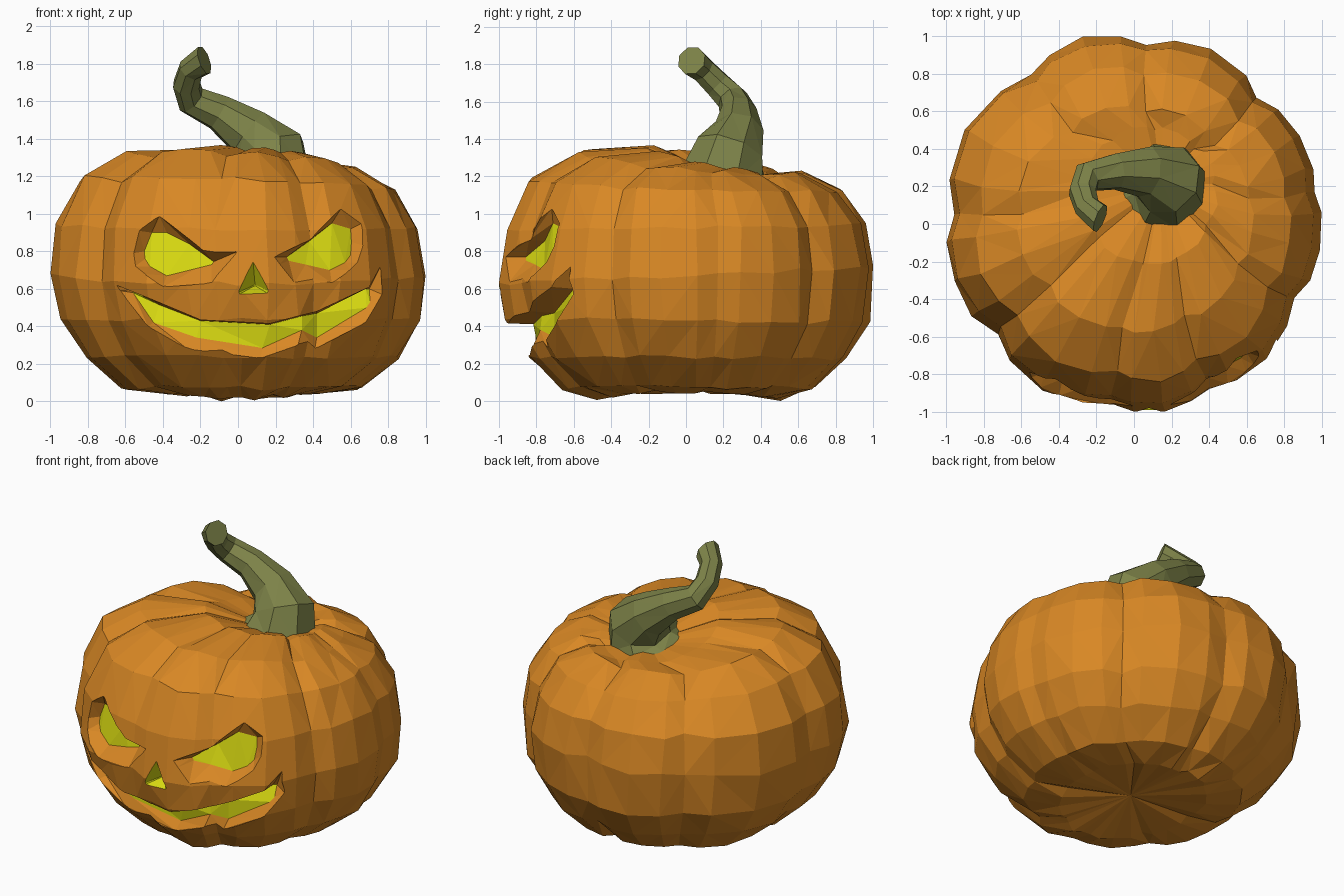
import bpy, bmesh, math, random
from mathutils import Vector
from mathutils.bvhtree import BVHTree

if "Cube" in bpy.data.objects:
    bpy.data.objects.remove(bpy.data.objects["Cube"])

random.seed(4)


def material(name, rgb):
    m = bpy.data.materials.new(name)
    m.diffuse_color = (*rgb, 1)
    m.use_nodes = True
    m.node_tree.nodes["Principled BSDF"].inputs["Base Color"].default_value = m.diffuse_color
    return m


ORANGE = material("pumpkin orange", (0.69, 0.245, 0.018))
GLOW = material("glowing yellow", (0.72, 0.73, 0.006))
GREEN = material("stem green", (0.205, 0.225, 0.065))


def make_object(name, bm, mats):
    bmesh.ops.triangulate(bm, faces=[f for f in bm.faces if len(f.verts) > 3])
    bmesh.ops.recalc_face_normals(bm, faces=bm.faces)
    me = bpy.data.meshes.new(name)
    bm.to_mesh(me)
    for m in mats:
        me.materials.append(m)
    ob = bpy.data.objects.new(name, me)
    bpy.context.collection.objects.link(ob)
    return ob


def bridge(bm, a, b, mat=0):
    n = len(a)
    for i in range(n):
        f = bm.faces.new((a[i], a[(i + 1) % n], b[(i + 1) % n], b[i]))
        f.material_index = mat


# Ribbed body: rings given as left, right, front, back, front z, back z, crease drop
RINGS = [
    (-.40, .43, -.47, .50, .01, .01, -.02),
    (-.62, .66, -.66, .68, .07, .07, -.02),
    (-.82, .86, -.83, .85, .24, .23, 0),
    (-.95, .97, -.96, .97, .44, .42, 0),
    (-1.0, 1.0, -1.0, 1.0, .63, .72, 0),
    (-.97, .96, -.95, .96, .92, .95, 0),
    (-.84, .84, -.83, .83, 1.19, 1.13, .015),
    (-.62, .64, -.57, .62, 1.335, 1.22, .03),
    (-.27, .44, -.22, .52, 1.37, 1.21, .03),
]
CREASES = [-142, -97, -65, -25, 10, 45, 86, 125, 177]
DEPTH = [1.1, .9, .9, 1.1, .5, 1.2, 1, .9, .6]      # depth of each crease
BULGE = [0, 0, 0, 0, 0, 0, .01, .03, .015]          # extra swelling of each lobe
SECTION = [(0, 1), (.2, .28), (.5, 0), (.8, .28)]   # place in a lobe, crease amount

angles = []
for i, a in enumerate(CREASES):
    j = (i + 1) % len(CREASES)
    span = (CREASES[j] - a) % 360
    for t, d in SECTION:
        depth = DEPTH[i] if t < .6 else DEPTH[j]
        angles.append((math.radians(a + span * t), d * depth, BULGE[i] * (1 - d)))

bm = bmesh.new()
prev = None
for xl, xr, yf, yb, zf, zb, drop in RINGS:
    ring = []
    for a, d, swell in angles:
        k = 1 - .058 * d + swell
        x = (xl + xr) / 2 + (xr - xl) / 2 * k * math.cos(a)
        y = (yf + yb) / 2 + (yb - yf) / 2 * k * math.sin(a)
        z = (zf + zb) / 2 + (zb - zf) / 2 * math.sin(a) - drop * d
        z -= .085 * x * (z / 1.38) ** 6
        if prev is None:
            z += .04 * math.cos(a) ** 2
        jit = [random.uniform(-w, w) for w in (.01, .01, .012)]
        ring.append(bm.verts.new((x + jit[0], y + jit[1], max(0, z + jit[2]))))
    if prev:
        bridge(bm, prev, ring)
    else:
        first = ring
    prev = ring
for ring, co in ((first, (0, -.03, .09)), (prev, (.14, .2, 1.19))):
    pole = bm.verts.new(co)
    for i in range(len(ring)):
        bm.faces.new((ring[i], ring[(i + 1) % len(ring)], pole))
for ax in (0, 1):
    lo, hi = min(v.co[ax] for v in bm.verts), max(v.co[ax] for v in bm.verts)
    for v in bm.verts:
        v.co[ax] = (v.co[ax] - lo) / (hi - lo) * 2 - 1
low = min(v.co.z for v in bm.verts)
for v in bm.verts:
    v.co.z -= low
body = make_object("pumpkin_body", bm, [ORANGE, GLOW])
bm.free()
bm = bmesh.new()
bm.from_mesh(body.data)
tree = BVHTree.FromBMesh(bm)
bm.free()


def surface_y(x, z):
    hit = tree.ray_cast(Vector((x, -3, z)), Vector((0, 1, 0)))[0]
    return hit.y if hit else -.6


# Carved hole: tapered pocket from an outer outline to a smaller glowing floor
def carve(name, upper, lower, in_upper, in_lower, depth_up, depth_low, wall=0):
    n = len(upper)
    outer = upper + lower[::-1]
    inner = in_upper + in_lower[::-1]
    depth = [depth_up] * n + [depth_low] * n
    bm = bmesh.new()
    a = [bm.verts.new((x, -1.4, z)) for x, z in outer]
    b = [bm.verts.new((x, surface_y(x, z) - .006, z)) for x, z in outer]
    c = [bm.verts.new((x, surface_y(x, z) + d, z)) for (x, z), d in zip(inner, depth)]
    bridge(bm, a, b, wall)
    bridge(bm, b, c, wall)
    for ring, mat in ((a, 0), (c, 1)):
        for i in range(n - 1):
            f = bm.faces.new((ring[i], ring[i + 1], ring[2 * n - 2 - i], ring[2 * n - 1 - i]))
            f.material_index = mat
    cutter = make_object(name + "_cutter", bm, [ORANGE, GLOW])
    bm.free()
    cutter.hide_render = True
    mod = body.modifiers.new(name, 'BOOLEAN')
    mod.operation, mod.solver, mod.object = 'DIFFERENCE', 'EXACT', cutter
    bpy.context.view_layer.objects.active = body
    bpy.ops.object.modifier_apply(modifier=mod.name)
    bpy.data.objects.remove(cutter)


carve("left_eye",
      [(-.56, .79), (-.53, .91), (-.42, .99), (-.19, .81), (0, .80)],
      [(-.55, .72), (-.50, .68), (-.40, .61), (-.14, .63), (-.02, .77)],
      [(-.50, .80), (-.46, .90), (-.38, .90), (-.26, .84), (-.13, .745)],
      [(-.495, .76), (-.47, .72), (-.38, .67), (-.22, .71), (-.14, .73)], .09, .09)
carve("right_eye",
      [(.67, .83), (.66, .95), (.55, 1.03), (.38, .86), (.19, .77)],
      [(.64, .74), (.60, .70), (.50, .63), (.30, .63), (.22, .73)],
      [(.605, .85), (.60, .92), (.50, .95), (.38, .855), (.26, .77)],
      [(.60, .78), (.57, .74), (.49, .70), (.36, .73), (.27, .75)], .08, .08)
carve("nose",
      [(0, .58), (.08, .75), (.165, .59)], [(.005, .57), (.085, .572), (.16, .575)],
      [(.085, .62), (.09, .63), (.095, .62)], [(.086, .615), (.09, .614), (.094, .615)],
      .1, .1, wall=1)
carve("mouth",
      [(-.65, .62), (-.45, .54), (-.20, .435), (.17, .415), (.34, .46), (.42, .48), (.70, .61), (.76, .72)],
      [(-.63, .59), (-.48, .40), (-.27, .28), (.12, .23), (.32, .30), (.41, .28), (.68, .42), (.77, .57)],
      [(-.57, .595), (-.42, .515), (-.20, .43), (.17, .41), (.34, .455), (.42, .47), (.68, .60), (.70, .60)],
      [(-.56, .58), (-.45, .42), (-.22, .34), (.13, .285), (.34, .38), (.42, .34), (.685, .50), (.705, .53)],
      .13, .07)

# Crooked stem: octagonal rings swept along a bent path (x, y, z, radius)
PATH = [(.16, .20, 1.21, .24), (.175, .235, 1.33, .195), (.06, .28, 1.43, .14),
        (-.10, .28, 1.54, .10), (-.25, .25, 1.61, .085), (-.275, .17, 1.69, .075),
        (-.25, .09, 1.77, .07), (-.18, .03, 1.82, .08)]
pts = [Vector(p[:3]) for p in PATH]
bm = bmesh.new()
prev, tangent, side = None, Vector((0, 0, 1)), Vector((1, 0, 0))
for i, p in enumerate(pts):
    t = (pts[min(i + 1, len(pts) - 1)] - pts[max(i - 1, 0)]).normalized()
    if i == 0:
        t = Vector((.08, .14, 1)).normalized()
    if i == len(pts) - 1:
        t = Vector((.85, -.35, .3)).normalized()
    side = tangent.rotation_difference(t) @ side
    tangent = t
    up = t.cross(side)
    ring = [bm.verts.new(p + PATH[i][3] * (side * math.cos(k * math.pi / 4 + .3)
                                           + up * math.sin(k * math.pi / 4 + .3))) for k in range(8)]
    if prev:
        bridge(bm, prev, ring)
    else:
        bm.faces.new(ring)
    prev = ring
bm.faces.new(prev)
make_object("stem", bm, [GREEN])
bm.free()
